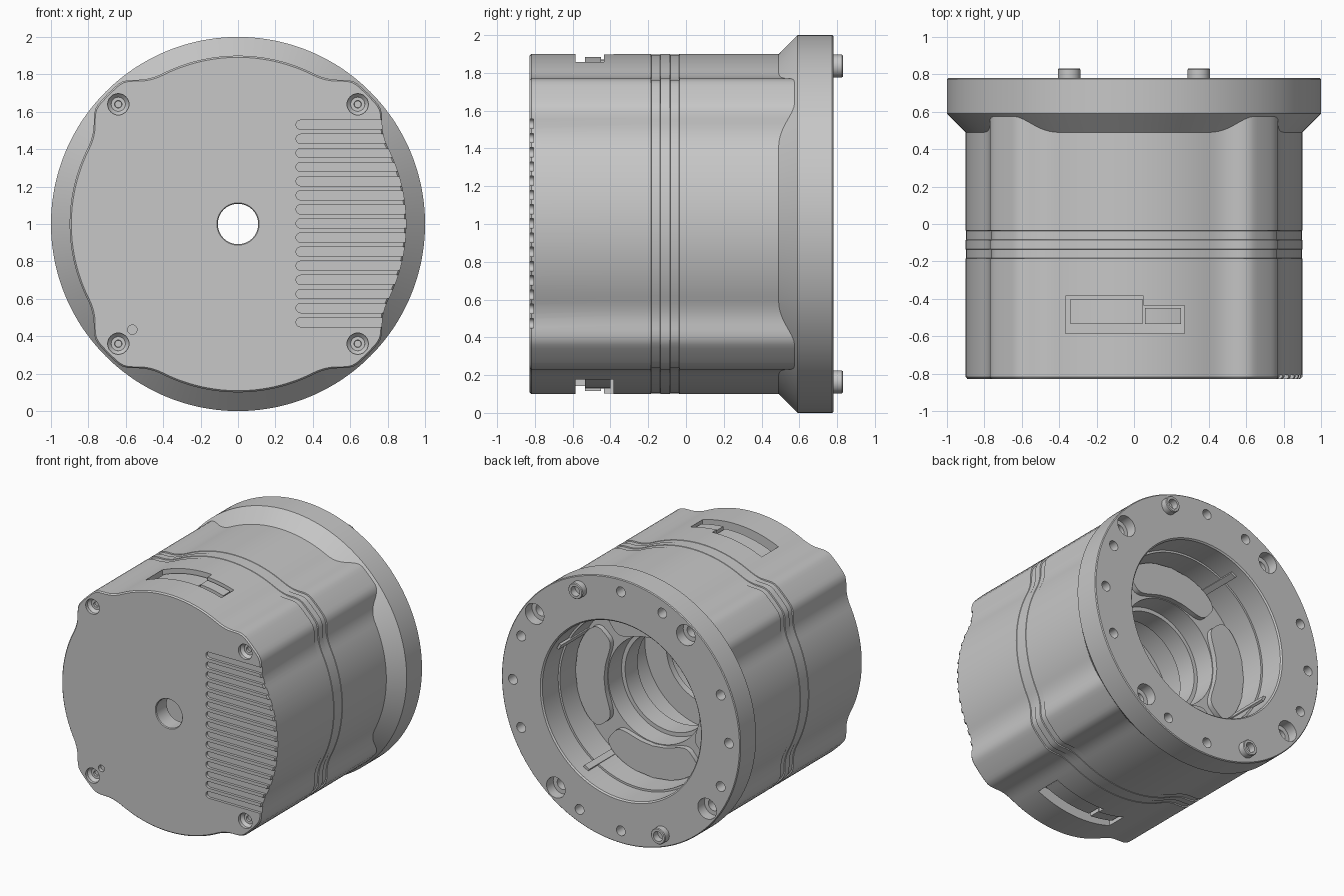
import bpy, bmesh, math

if "Cube" in bpy.data.objects:
    bpy.data.objects.remove(bpy.data.objects["Cube"])

CZ = 1.0     # height of the housing axis
N = 240      # segments round the housing

grey = bpy.data.materials.new("grey metal")
grey.diffuse_color = (0.57, 0.57, 0.57, 1)
grey.use_nodes = True
grey.node_tree.nodes["Principled BSDF"].inputs["Base Color"].default_value = grey.diffuse_color


def polar(r, deg):
    a = math.radians(deg)
    return r * math.cos(a), CZ + r * math.sin(a)


def lobed(a):
    """Housing outline: a circle with four blended corner lobes."""
    m = max(abs(math.cos(a)), abs(math.sin(a)))
    p, q, k = 0.771 / m, 0.985, 0.03
    lobe = min(p, q) - max(k - abs(p - q), 0) ** 2 / (4 * k)
    k = 0.04
    return max(0.9, lobe) + max(k - abs(0.9 - lobe), 0) ** 2 / (4 * k)


def outer(a):
    return lobed(a)


def rim(a):
    return lobed(a) - 0.009


def groove(a):
    """Groove floor: faint on the round sides, deeper over the lobes."""
    r = lobed(a)
    return r - 0.003 - 0.007 * min(1, (r - 0.9) / 0.04)


def lathe(bm, profile, cx=0.0, cz=CZ, n=32, closed=False):
    """Revolve (radius, y) points; a radius may be a function of the angle."""
    rings = []
    for r, y in profile:
        ring = []
        for i in range(n):
            a = 2 * math.pi * i / n
            rr = r(a) if callable(r) else r
            ring.append(bm.verts.new((cx + rr * math.cos(a), y, cz + rr * math.sin(a))))
        rings.append(ring)
    pairs = list(zip(rings, rings[1:]))
    if closed:
        pairs.append((rings[-1], rings[0]))
    else:
        bm.faces.new(rings[0])
        bm.faces.new(rings[-1])
    for p, q in pairs:
        for i in range(n):
            j = (i + 1) % n
            bm.faces.new((p[i], p[j], q[j], q[i]))


def prism(bm, pts, lo, hi, place):
    """Extrude a 2D outline from lo to hi; place maps (u, v, w) to x, y, z."""
    a = [bm.verts.new(place(u, v, lo)) for u, v in pts]
    b = [bm.verts.new(place(u, v, hi)) for u, v in pts]
    bm.faces.new(a)
    bm.faces.new(b)
    for i in range(len(pts)):
        j = (i + 1) % len(pts)
        bm.faces.new((a[i], a[j], b[j], b[i]))


def finish(name, bm):
    bmesh.ops.recalc_face_normals(bm, faces=bm.faces[:])
    me = bpy.data.meshes.new(name)
    bm.to_mesh(me)
    bm.free()
    ob = bpy.data.objects.new(name, me)
    bpy.context.collection.objects.link(ob)
    me.materials.append(grey)
    return ob


def smooth(ob):
    bpy.ops.object.select_all(action='DESELECT')
    ob.select_set(True)
    bpy.context.view_layer.objects.active = ob
    bpy.ops.object.shade_smooth_by_angle(angle=math.radians(28))


def carve(ob, cutter):
    mod = ob.modifiers.new("cut", 'BOOLEAN')
    mod.operation, mod.solver, mod.object = 'DIFFERENCE', 'EXACT', cutter
    bpy.context.view_layer.update()
    dg = bpy.context.evaluated_depsgraph_get()
    me = bpy.data.meshes.new_from_object(ob.evaluated_get(dg))
    ob.modifiers.clear()
    ob.data = me
    bpy.data.objects.remove(cutter)


xz = lambda u, v, w: (u, w, v)
top = lambda u, v, w: (u, v, CZ + w)
bottom = lambda u, v, w: (-u, v, CZ - w)
top_side = lambda u, v, w: (u, w, CZ + v)
bottom_side = lambda u, v, w: (-u, w, CZ - v)
corners = [(sx * 0.64, CZ + sz * 0.64) for sx in (-1, 1) for sz in (-1, 1)]

# Housing shell: outer skin with two shallow grooves, then the hollow inside
bm = bmesh.new()
lathe(bm, [(0.113, -0.828), (rim, -0.828), (outer, -0.818),
           (outer, -0.185), (groove, -0.183), (groove, -0.137), (outer, -0.135),
           (outer, -0.085), (groove, -0.083), (groove, -0.037), (outer, -0.035),
           (outer, 0.58), (0.65, 0.58), (0.65, 0.36), (0.40, 0.36), (0.40, 0.2),
           (0.37, 0.2), (0.37, 0.05), (0.52, 0.05), (0.52, -0.7),
           (0.108, -0.7), (0.108, -0.822)], n=N, closed=True)
housing = finish("housing", bm)

# Cuts in the housing: vents, ports, screw recesses and a pin hole
bm = bmesh.new()
for i in range(15):
    z = 0.475 + i * 0.0754
    end = [(0.335 - 0.025 * math.sin(math.pi * k / 8),
            z + 0.025 * math.cos(math.pi * k / 8)) for k in range(9)]
    prism(bm, end + [(1.05, z - 0.025), (1.05, z + 0.025)], -0.86, -0.808, xz)
port = [(-0.365, -0.585), (0.27, -0.585), (0.27, -0.435),
        (0.05, -0.435), (0.05, -0.385), (-0.365, -0.385)]
for side in (top, bottom):
    prism(bm, port, 0.77, 1.0, side)
for x, z in corners:
    lathe(bm, [(0.057, -0.86), (0.057, -0.805), (0.038, -0.785), (0.038, -0.75)], x, z)
lathe(bm, [(0.025, -0.86), (0.025, -0.80)], -0.565, 0.435, 20)
carve(housing, finish("housing_cutter", bm))
smooth(housing)

# Mounting flange with conical shoulder
bm = bmesh.new()
lathe(bm, [(0.9, 0.49), (1.0, 0.59), (1.0, 0.774), (0.994, 0.78),
           (0.675, 0.78), (0.665, 0.77), (0.665, 0.49)], n=N, closed=True)
flange = finish("mounting_flange", bm)

# Flange holes: small threaded holes and four counterbores
bm = bmesh.new()
for deg in (0, 22.5, 90, 112.5, 157.5, 180, 202.5, 270, 292.5, 337.5):
    lathe(bm, [(0.037, 0.66), (0.037, 0.82)], *polar(0.905, deg), 24)
for deg in (37, 127, 217, 307):
    lathe(bm, [(0.045, 0.62), (0.045, 0.70), (0.078, 0.70), (0.078, 0.82)],
          *polar(0.905, deg), 32)
carve(flange, finish("flange_cutter", bm))
smooth(flange)

# Hollow locating pins on the flange
for i, deg in enumerate((67.5, 247.5)):
    bm = bmesh.new()
    lathe(bm, [(0.06, 0.77), (0.06, 0.826), (0.055, 0.832), (0.037, 0.832), (0.037, 0.77)],
          *polar(0.905, deg), 32, True)
    smooth(finish(f"locating_pin_{i + 1}", bm))

# Cover screws sunk in the recesses
bm = bmesh.new()
for x, z in corners:
    lathe(bm, [(0.038, -0.755), (0.038, -0.785), (0.02, -0.785), (0.018, -0.77)], x, z, 24)
smooth(finish("cover_screws", bm))

# Connector blocks inside the ports, with tops following the round side
bm = bmesh.new()
for side in (top_side, bottom_side):
    for x0, x1, y1, r in ((-0.34, 0.045, -0.40, 0.87), (0.06, 0.25, -0.45, 0.885)):
        arc = [x0 + (x1 - x0) * k / 10 for k in range(11)]
        pts = [(x, math.sqrt(r * r - x * x)) for x in arc] + [(x1, 0.76), (x0, 0.76)]
        prism(bm, pts, -0.535, y1, side)
smooth(finish("port_connectors", bm))

# Four rounded pads on the inner floor
bm = bmesh.new()
power = lambda v: math.copysign(abs(v) ** 0.55, v)
for mid in (0, 90, 180, 270):
    pts = []
    for k in range(48):
        t = 2 * math.pi * k / 48
        pts.append(polar(0.527 + 0.12 * power(math.cos(t)), mid + 40 * power(math.sin(t))))
    prism(bm, pts, 0.34, 0.40, xz)
smooth(finish("inner_pads", bm))

# Low ribs along the bore wall
bm = bmesh.new()
for deg in (28, 118, 208, 302):
    pts = [polar(r, deg + d) for r, d in ((0.642, -2), (0.66, -2), (0.66, 2), (0.642, 2))]
    prism(bm, pts, 0.35, 0.70, xz)
finish("bore_ribs", bm)

# Stepped ring deeper in the bore
bm = bmesh.new()
lathe(bm, [(0.53, -0.3), (0.53, -0.25), (0.34, -0.25), (0.34, -0.3)], n=96, closed=True)
smooth(finish("inner_ring", bm))
